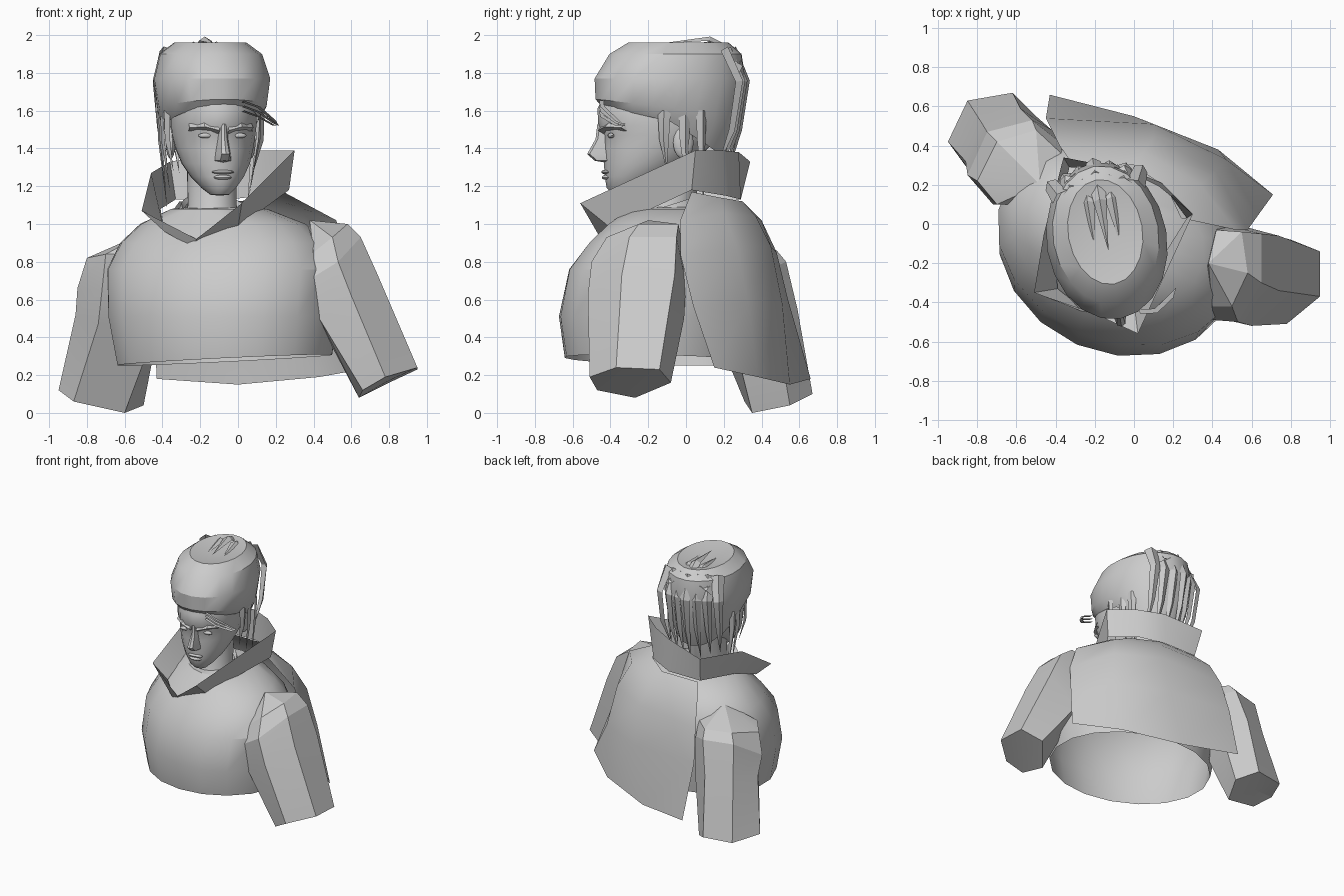
import bpy, bmesh, math
from mathutils import Vector

cube = bpy.data.objects.get("Cube")
if cube:
    bpy.data.objects.remove(cube, do_unlink=True)

grey = bpy.data.materials.new("plain grey")
grey.use_nodes = True
colour = (.6, .6, .6, 1)
grey.diffuse_color = colour
grey.node_tree.nodes["Principled BSDF"].inputs["Base Color"].default_value = colour

# Head frame: side and front directions of the slightly turned head
HEAD = Vector((-.14, -.08, 0))
SIDE = Vector((.985, .17, 0))
FRONT = Vector((.17, -.985, 0))


def head_point(side, front, z):
    return HEAD + SIDE * side + FRONT * front + Vector((0, 0, z))


def finish(name, bm, angle=35):
    bmesh.ops.recalc_face_normals(bm, faces=bm.faces)
    mesh = bpy.data.meshes.new(name)
    bm.to_mesh(mesh)
    bm.free()
    obj = bpy.data.objects.new(name, mesh)
    bpy.context.collection.objects.link(obj)
    mesh.materials.append(grey)
    bpy.ops.object.select_all(action='DESELECT')
    obj.select_set(True)
    bpy.context.view_layer.objects.active = obj
    bpy.ops.object.shade_smooth_by_angle(angle=math.radians(angle))
    return obj


def loft(name, rings, closed=True, start=None, end=None, angle=35):
    """Skin rows of points; start and end are optional closing points."""
    bm = bmesh.new()
    rows = [[bm.verts.new(p) for p in ring] for ring in rings]
    count = len(rows[0])
    spans = range(count if closed else count - 1)
    for low, high in zip(rows, rows[1:]):
        for i in spans:
            j = (i + 1) % count
            bm.faces.new((low[i], low[j], high[j], high[i]))
    for row, pole in ((rows[0], start), (rows[-1], end)):
        if pole is not None:
            tip = bm.verts.new(pole)
            for i in spans:
                bm.faces.new((row[i], row[(i + 1) % count], tip))
    return finish(name, bm, angle)


def circle(count):
    return [(math.sin(2 * math.pi * i / count), math.cos(2 * math.pi * i / count))
            for i in range(count)]


def head_ring(width, front, back, z_front, z_side=None, z_back=None, count=20):
    """Oval around the head whose height can change from front to back."""
    z_side = z_front if z_side is None else z_side
    z_back = z_front if z_back is None else z_back
    middle, half = (front + back) / 2, (front - back) / 2
    return [head_point(width * s, middle + half * c,
                       z_side + (z_front - z_side) * max(c, 0) + (z_back - z_side) * max(-c, 0))
            for s, c in circle(count)]


def blob(name, centre, size):
    """Squashed ball placed in the head frame."""
    bm = bmesh.new()
    bmesh.ops.create_uvsphere(bm, u_segments=12, v_segments=8, radius=1)
    for v in bm.verts:
        v.co = head_point(*(c + p * s for c, p, s in zip(centre, v.co, size)))
    return finish(name, bm)


def strand(name, path, width):
    """Flat lock of hair that tapers to a point."""
    points = [head_point(*p) for p in path]
    bm = bmesh.new()
    rows = []
    for i, p in enumerate(points[:-1]):
        along = points[i + 1] - p
        outward = p - head_point(0, 0, 1.6)
        across = along.cross(outward).normalized() * width * (1 - .25 * i)
        rows.append([bm.verts.new(p - across), bm.verts.new(p + outward * .06),
                     bm.verts.new(p + across)])
    tip = bm.verts.new(points[-1])
    for a, b in zip(rows, rows[1:]):
        for k in range(2):
            bm.faces.new((a[k], a[k + 1], b[k + 1], b[k]))
    for k in range(2):
        bm.faces.new((rows[-1][k], rows[-1][k + 1], tip))
    return finish(name, bm, 20)


# Torso: open shell, its shoulder line turned against the head
turn = math.radians(-23.5)
torso = []
for z, wide, deep, cx, cy in ((.28, .59, .50, -.07, -.13), (.51, .63, .53, -.08, -.13),
                              (.76, .64, .50, -.08, -.10), (.90, .57, .42, -.08, -.07),
                              (1.0, .46, .33, -.08, -.06), (1.08, .26, .24, -.1, -.06)):
    ring = []
    for s, c in circle(18):
        u, v = wide * s, -deep * c
        ring.append((cx + u * math.cos(turn) - v * math.sin(turn),
                     cy + u * math.sin(turn) + v * math.cos(turn), z + .03 * s * (z < .3)))
    torso.append(ring)
loft("torso", torso, end=(-.14, -.05, 1.1), angle=28)

# Arms: six-sided sleeves, from shoulder to cut end
left_arm = [
    [(.55, -.04, 1.0), (.58, -.25, 1.0), (.5, -.42, .93), (.4, -.42, .85), (.36, -.25, .85), (.42, -.03, .95)],
    [(.65, -.05, .93), (.65, -.3, .93), (.53, -.5, .8), (.4, -.49, .72), (.36, -.25, .62), (.45, 0, .68)],
    [(.74, -.06, .73), (.74, -.34, .73), (.6, -.52, .62), (.43, -.48, .5), (.43, -.25, .48), (.55, -.01, .5)],
    [(.95, -.14, .23), (.95, -.37, .24), (.78, -.51, .19), (.66, -.47, .12), (.64, -.27, .08), (.8, -.08, .16)]]
right_arm = [
    [(-.8, .22, .82), (-.7, .42, .86), (-.5, .48, .86), (-.36, .35, .85), (-.4, .1, .85), (-.7, .1, .84)],
    [(-.85, .25, .66), (-.75, .47, .8), (-.52, .53, .8), (-.38, .42, .75), (-.42, .15, .65), (-.72, .1, .65)],
    [(-.86, .32, .52), (-.78, .52, .55), (-.58, .59, .55), (-.42, .48, .45), (-.45, .25, .4), (-.74, .14, .47)],
    [(-.95, .42, .12), (-.85, .63, .1), (-.62, .67, .1), (-.5, .55, .04), (-.6, .35, 0), (-.87, .31, .06)]]
for name, rings, top in (("left_arm", left_arm, (.38, -.2, 1.02)),
                         ("right_arm", right_arm, (-.48, .2, .96))):
    end = sum((Vector(p) for p in rings[-1]), Vector()) / 6
    loft(name, rings, start=top, end=end, angle=15)

# Cape: open sheet from collar to hem, right edge to left edge
loft("cape", [
    [(-.31, .3, 1.12), (0, .3, 1.12), (.17, .18, 1.14), (.24, .03, 1.17)],
    [(-.38, .4, 1.02), (.05, .37, 1.04), (.34, .2, 1.06), (.52, -.03, 1.02)],
    [(-.42, .48, .85), (.1, .45, .88), (.42, .27, .88), (.58, -.03, .84)],
    [(-.45, .54, .6), (.1, .51, .58), (.47, .33, .58), (.63, .04, .56)],
    [(-.43, .66, .18), (0, .55, .15), (.43, .38, .19), (.71, .15, .24)]], closed=False, angle=40)

# Collar: tall folded band meeting low at the chest
loft("collar", [
    [(-.23, -.46, .87), (-.39, -.33, .96), (-.41, -.05, 1.08), (-.33, .29, 1.13),
     (-.05, .29, 1.13), (.14, .21, 1.15), (.27, .03, 1.18), (0, -.4, .98)],
    [(-.22, -.45, .92), (-.51, -.35, 1.07), (-.46, -.05, 1.27), (-.36, .34, 1.33),
     (-.05, .28, 1.38), (.13, .19, 1.39), (.3, .05, 1.39), (.02, -.56, 1.11)]], angle=25)

# Neck and neckband
loft("neck", [head_ring(.16, .26, -.12, .92, 1, 1.08), head_ring(.13, .17, -.13, 1.1),
              head_ring(.13, .16, -.17, 1.36)])
loft("neckband", [head_ring(.19, .33, -.17, .94, 1.04, 1.12),
                  head_ring(.17, .3, -.16, .99, 1.09, 1.16),
                  head_ring(.15, .26, -.14, .97, 1.07, 1.13)])

# Head
loft("head", [head_ring(*r) for r in (
    (.05, .31, .2, 1.155), (.09, .345, .1, 1.19), (.14, .355, 0, 1.25), (.18, .36, -.1, 1.32),
    (.205, .365, -.2, 1.4), (.22, .365, -.25, 1.47), (.225, .39, -.28, 1.52),
    (.225, .395, -.28, 1.61), (.2, .34, -.25, 1.72))],
    start=head_point(0, .25, 1.15), end=head_point(0, .05, 1.8))

# Face details
loft("nose", [[head_point(-w, .35, z), head_point(-w * .5, f - .01, z), head_point(0, f, z),
               head_point(w * .5, f - .01, z), head_point(w, .35, z)]
              for z, w, f in ((1.53, .025, .395), (1.45, .03, .405), (1.37, .042, .45), (1.335, .045, .41))],
     closed=False, end=head_point(0, .35, 1.325), angle=30)
blob("upper_lip", (0, .352, 1.275), (.06, .02, .011))
blob("lower_lip", (0, .348, 1.247), (.048, .022, .013))
for label, sign in (("left", 1), ("right", -1)):
    blob(label + "_eye", (sign * .09, .338, 1.468), (.04, .016, .014))
    blob(label + "_ear", (sign * .215, -.03, 1.43), (.025, .055, .085))
    loft(label + "_brow", [[head_point(sign * s, f, z + .022), head_point(sign * s, f + .022, z),
                            head_point(sign * s, f - .01, z - .018)]
                           for s, f, z in ((.025, .375, 1.495), (.1, .35, 1.515), (.17, .275, 1.51))])

# Hair: swept-back mass with a hollow crown
loft("hair", [
    head_ring(.24, .37, -.29, 1.62, 1.54, 1.34), head_ring(.285, .405, -.35, 1.66, 1.61, 1.5),
    head_ring(.308, .41, -.40, 1.77), head_ring(.27, .33, -.38, 1.9),
    head_ring(.19, .23, -.31, 1.96)], end=head_point(0, -.06, 1.92), angle=32)

# Crown locks, back locks, side locks and loose forehead wisps
for i in range(-3, 4):
    x = i * .06
    rise = .025 * abs(i)
    strand("crown_lock", [(x * .8, -.34, 1.9 - rise), (x, -.2, 1.97 - rise),
                          (x * 1.1, .06 - rise, 1.955 - rise)], .045)
    strand("back_lock", [(x * 1.1, -.33 + rise, 1.92), (x * 1.3, -.4 + rise, 1.75),
                         (x * 1.25, -.36 + rise, 1.5), (x * 1.1, -.29 + rise, 1.22 + rise)], .05)
for sign in (-1, 1):
    for front in (-.12, -.03, .08):
        strand("side_lock", [(sign * .255, front, 1.6), (sign * .25, front, 1.45),
                             (sign * .215, front - .02, 1.2 + front)], .035)
for drop in (0, .025, .05):
    strand("forehead_wisp", [(.1, .38, 1.65 - drop), (.18, .39, 1.62 - drop),
                             (.27, .33, 1.55 - drop * .5), (.31, .3, 1.52)], .006)
